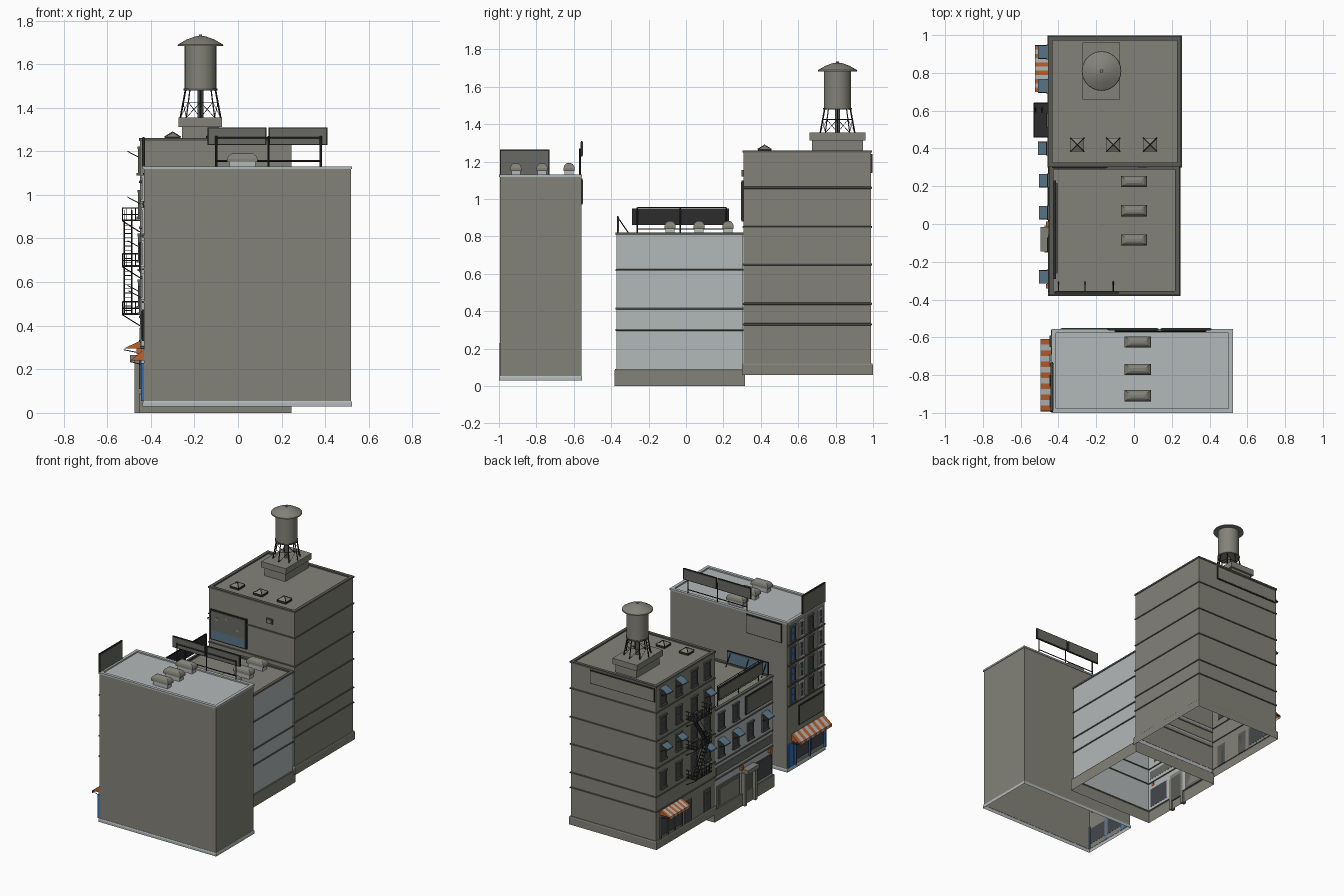
import bpy, bmesh, math
from mathutils import Vector, Matrix

if "Cube" in bpy.data.objects:
    bpy.data.objects.remove(bpy.data.objects["Cube"])

COLOURS = {
    "wall_grey": (.23, .225, .19), "pale_wall": (.45, .48, .48), "black_metal": (.025, .025, .025),
    "orange_cloth": (.5, .12, .025), "awning_blue": (.10, .18, .25), "shop_blue": (.03, .16, .5),
    "dark_glass": (.055, .065, .07), "sign_grey": (.14, .14, .125), "trim_grey": (.10, .10, .09)}
MATS = list(COLOURS)
for n, c in COLOURS.items():
    bpy.data.materials.new(n).diffuse_color = (*c, 1)
GREY, PALE, BLACK, ORANGE, BLUE, SHOP, GLASS, SIGN, TRIM = range(9)


class Part:
    """Collects coloured pieces into one named object."""
    def __init__(self, name):
        self.name, self.bm = name, bmesh.new()

    def face(self, pts, m):
        self.bm.faces.new([self.bm.verts.new(p) for p in pts]).material_index = m

    def box(self, x0, x1, y0, y1, z0, z1, m):
        mat = Matrix.Translation(((x0 + x1) / 2, (y0 + y1) / 2, (z0 + z1) / 2)) @ Matrix.Diagonal((x1 - x0, y1 - y0, z1 - z0, 1))
        r = bmesh.ops.create_cube(self.bm, size=1, matrix=mat)
        for f in {f for v in r["verts"] for f in v.link_faces}:
            f.material_index = m

    def bar(self, a, b, r, m=BLACK, seg=4):
        a, b = Vector(a), Vector(b)
        mat = Matrix.Translation((a + b) / 2) @ (b - a).to_track_quat('Z', 'Y').to_matrix().to_4x4()
        g = bmesh.ops.create_cone(self.bm, cap_ends=True, segments=seg, radius1=r, radius2=r, depth=(b - a).length, matrix=mat)
        for f in {f for v in g["verts"] for f in v.link_faces}:
            f.material_index = m

    def loft(self, rings, mats, cap):
        """Join rings of points; mats gives one colour per strip."""
        vs = [[self.bm.verts.new(p) for p in ring] for ring in rings]
        n = len(vs[0])
        for a, b, m in zip(vs, vs[1:], mats):
            for i in range(n):
                self.bm.faces.new((a[i], a[(i + 1) % n], b[(i + 1) % n], b[i])).material_index = m
        self.bm.faces.new(vs[-1]).material_index = cap

    def done(self, smooth=False):
        me = bpy.data.meshes.new(self.name)
        self.bm.to_mesh(me)
        self.bm.free()
        for n in MATS:
            me.materials.append(bpy.data.materials[n])
        ob = bpy.data.objects.new(self.name, me)
        bpy.context.collection.objects.link(ob)
        if smooth:
            bpy.context.view_layer.objects.active = ob
            ob.select_set(True)
            bpy.ops.object.shade_smooth_by_angle(angle=math.radians(35))
            ob.select_set(False)


def rect(x0, x1, y0, y1, z, g=0):
    return [(x0 - g, y0 - g, z), (x1 + g, y0 - g, z), (x1 + g, y1 + g, z), (x0 - g, y1 + g, z)]


def circle(x, y, z, r, n=24):
    return [(x + r * math.cos(2 * math.pi * i / n), y + r * math.sin(2 * math.pi * i / n), z) for i in range(n)]


# Hollow open-bottomed building: base, walls with ledges, parapet, sunken roof
def building(name, fp, z0, zb, z1, bands, wall, base, lip, roof, grow):
    prof, mats = [(z0, grow), (zb - .008, grow)], [base]
    prof += [(zb, grow - .003), (zb, 0)]
    mats += [TRIM if wall == PALE else base, base]
    for b in bands:
        prof += [(b - .006, 0), (b - .004, .005), (b + .004, .005), (b + .006, 0)]
        mats += [wall, TRIM, TRIM, TRIM]
    prof += [(z1 - .012, 0), (z1 - .012, .005), (z1, .005), (z1, -.018), (z1 - .01, -.018)]
    mats += [wall, lip, lip, lip, lip]
    p = Part(name)
    p.loft([rect(*fp, z, g) for z, g in prof], mats, roof)
    p.done()


building("front_building", (-.432, .518, -.995, -.56), .03, .055, 1.13, [], GREY, PALE, PALE, PALE, .005)
building("middle_building", (-.445, .235, -.372, .306), 0, .09, .82, [.30, .415, .62], PALE, GREY, TRIM, GREY, .01)
building("back_building", (-.45, .245, .308, .99), .06, .12, 1.26, [.33, .44, .65, .85, 1.06], GREY, GREY, TRIM, GREY, .009)


# Windows on the street side (-x)
def window(p, x, y, z0, z1, w, frame, glass):
    h, zm = w / 2, (z0 + z1) / 2
    p.box(x - .004, x + .002, y - h, y + h, z0, z1, glass)
    for s in (-1, 1):
        p.box(x - .009, x, y + s * h - .005, y + s * h + .005, z0, z1, frame)
    p.box(x - .012, x, y - h - .008, y + h + .008, z1, z1 + .012, frame)
    p.box(x - .015, x, y - h - .008, y + h + .008, z0 - .01, z0, frame)
    p.box(x - .007, x, y - h, y + h, zm - .003, zm + .003, frame)


COLS_C, COLS_B, COLS_A = (.91, .73, .55, .40), (.23, .06, -.11, -.28), (-.62, -.72, -.83, -.94)
p = Part("back_building_windows")
for z in (.49, .70, .90, 1.10):
    for y in COLS_C:
        window(p, -.45, y, z, z + .11, .06, TRIM, GLASS)
p.done()
p = Part("middle_building_windows")
for y in COLS_B:
    window(p, -.445, y, .46, .57, .06, TRIM, GLASS)
for y in COLS_B[:2]:
    window(p, -.445, y, .66, .77, .06, TRIM, GLASS)
p.done()
p = Part("front_building_windows")
for z in (.53, .68, .83, .98):
    for i, y in enumerate(COLS_A):
        window(p, -.432, y, z, z + .1, .045, PALE if i % 2 else TRIM, SHOP if i == 0 else GLASS)
    p.box(-.44, -.43, -.995, -.56, z - .025, z - .017, TRIM)
p.done()

# Ground floor shop fronts and doors
p = Part("shop_fronts")
p.box(-.458, -.449, .70, .945, .14, .27, GLASS)
for y in (.70, .78, .86, .945):
    p.box(-.462, -.449, y - .005, y + .005, .12, .28, TRIM)
for y in (.62, .40):
    p.box(-.457, -.449, y - .04, y + .04, .12, .28, TRIM)
    p.box(-.459, -.449, y - .028, y + .028, .12, .26, GLASS)
p.box(-.455, -.444, .02, .28, .09, .25, SIGN)
p.box(-.458, -.444, .04, .26, .11, .23, GREY)
p.box(-.452, -.444, -.13, -.03, .06, .24, TRIM)
for y in (-.14, -.02):
    p.box(-.475, -.444, y - .012, y + .012, 0, .24, GREY)
p.box(-.495, -.444, -.145, -.015, .235, .265, GREY)
p.box(-.455, -.444, -.35, -.18, .11, .25, GLASS)
p.box(-.452, -.444, -.36, .29, .33, .39, SIGN)
for y in (.0, -.33):
    p.box(-.465, -.444, y - .012, y + .012, .27, .295, ORANGE)
p.box(-.439, -.431, -.63, -.57, .055, .23, SHOP)
p.box(-.439, -.431, -.80, -.66, .09, .21, GLASS)
p.box(-.439, -.431, -.98, -.83, .09, .21, GLASS)
for y in (-.65, -.815, -.99):
    p.box(-.445, -.431, y - .006, y + .006, .055, .23, SHOP)
p.done()

# Small blue awnings: sloped cloth with lower struts
p = Part("blue_awnings")
spots = [(-.45, .91, 1.2), (-.45, .73, 1.2), (-.45, .40, .99), (-.45, .91, .79), (-.45, .73, .79), (-.45, .40, .585),
         (-.445, .23, .56), (-.445, .06, .56), (-.445, -.28, .56)]
for x, y, z in spots:
    a, b, o = y - .034, y + .034, x - .057
    p.face([(x, a, z + .03), (o, a, z), (o, b, z), (x, b, z + .03)], BLUE)
    p.face([(o, a, z), (o, a, z - .008), (o, b, z - .008), (o, b, z)], BLUE)
    for s in (a, b):
        p.bar((x, s, z - .03), (o, s, z), .002)
p.done()


# Striped shop awnings
def striped(name, x, o, y0, y1, zt, zl, n):
    p, d = Part(name), (y1 - y0) / n
    for i in range(n):
        a, b, m = y0 + i * d, y0 + (i + 1) * d, PALE if i % 2 else ORANGE
        p.face([(x, a, zt), (o, a, zl), (o, b, zl), (x, b, zt)], m)
        p.face([(o, a, zl), (o, a, zl - .02), (o, b, zl - .02), (o, b, zl)], m)
    for s in (y0, y1):
        p.bar((x, s, zl - .02), (o, s, zl - .005), .002)
        p.face([(x, s, zt), (o, s, zl), (x, s, zl)], ORANGE)
    p.done()


striped("front_shop_awning", -.432, -.495, -.99, -.61, .29, .24, 13)
striped("back_shop_awning", -.45, -.525, .70, .945, .33, .295, 11)

# Fire escape: three landings with railings and stairs between
p = Part("fire_escape")
X0, X1, Y0, Y1 = -.53, -.45, .46, .64
for z in (.45, .67, .88):
    p.box(X0, X1, Y0, Y1, z, z + .008, BLACK)
    for h in (.03, .06):
        p.bar((X0, Y0, z + h), (X0, Y1, z + h), .0025)
        for y in (Y0, Y1):
            p.bar((X0, y, z + h), (X1, y, z + h), .0025)
    for i in range(10):
        y = Y0 + (Y1 - Y0) * i / 9
        p.bar((X0, y, z), (X0, y, z + .06), .0018)
    for x in (-.51, -.49, -.47):
        for y in (Y0, Y1):
            p.bar((x, y, z), (x, y, z + .06), .0018)
    for y in (Y0, Y1):
        p.bar((X1, y, z - .05), (X0, y, z), .0025)
for za, zb, ya, yb in ((.45, .67, .62, .48), (.67, .88, .48, .62)):
    for x in (-.522, -.487):
        p.bar((x, ya, za), (x, yb, zb), .004)
        p.bar((x, ya, za + .05), (x, yb, zb + .05), .002)
    for i in range(1, 11):
        t = i / 11
        y, z = ya + (yb - ya) * t, za + (zb - za) * t
        p.box(-.522, -.487, y - .007, y + .007, z - .0015, z + .0015, BLACK)
p.done()

# Rooftop billboards on posts
p = Part("front_roof_billboard")
for a, b in ((-.14, .13), (.14, .41)):
    p.box(a, b, -.562, -.553, 1.228, 1.31, BLACK)
    p.box(a + .006, b - .006, -.564, -.551, 1.234, 1.304, SIGN)
for x in (-.1, .14, .38):
    p.bar((x, -.567, 1.12), (x, -.567, 1.27), .005)
for z in (1.155, 1.262):
    p.bar((-.1, -.567, z), (.38, -.567, z), .004)
p.done()
p = Part("corner_roof_billboard")
p.box(-.438, -.428, -.995, -.73, 1.125, 1.265, BLACK)
p.box(-.441, -.426, -.988, -.737, 1.132, 1.258, SIGN)
p.done()
p = Part("middle_roof_billboard")
p.box(-.425, -.413, -.29, .23, .86, .95, BLACK)
p.box(-.428, -.42, -.283, .223, .867, .943, SIGN)
for y in (-.26, -.03, .215):
    p.bar((-.408, y, .81), (-.408, y, .955), .004)
for z in (.84, .955):
    p.bar((-.408, -.26, z), (-.408, .215, z), .003)
p.done()
p = Part("side_roof_billboard")
p.box(-.42, -.08, -.368, -.36, .82, .91, BLACK)
p.box(-.414, -.086, -.366, -.357, .826, .904, BLUE)
for x in (-.40, -.26, -.11):
    p.bar((x, -.36, .895), (x, -.305, .815), .003)
p.done()

# Wall signs: framed panels
p = Part("wall_signs")
for x0, x1, y0, y1, z0, z1, ax in ((-.39, -.10, -.561, -.553, .97, 1.11, 1), (-.44, .085, .989, .996, 1.14, 1.24, 1),
                                   (-.453, -.444, -.36, -.05, .65, .785, 0), (-.44, -.431, -.97, -.69, .33, .475, 0)):
    p.box(x0, x1, y0, y1, z0, z1, BLACK)
    e = .007
    if ax:
        p.box(x0 + e, x1 - e, y0, y1 + .002, z0 + e, z1 - e, GREY)
    else:
        p.box(x0 - .002, x1, y0 + e, y1 - e, z0 + e, z1 - e, SIGN)
p.done()
p = Part("wall_poster")
p.box(-.435, -.14, .297, .309, .88, 1.1, BLACK)
p.box(-.427, -.148, .295, .305, .95, 1.092, SIGN)
p.box(-.427, -.148, .295, .305, .888, .95, BLUE)
for x, z in ((-.38, 1.04), (-.30, 1.06), (-.21, 1.0)):
    p.bar((x, .2935, z), (x, .30, z), .012, GREY, 12)
p.box(.02, .07, .298, .309, 1.12, 1.155, TRIM)
p.box(.027, .063, .296, .3, 1.126, 1.149, GREY)
p.done()

# Rounded roof vents
p = Part("roof_vents")
for x, z, ys in ((0, .81, (.225, .07, -.085)), (.02, 1.12, (-.625, -.77, -.91))):
    for y in ys:
        p.box(x - .06, x + .06, y - .024, y + .024, z, z + .035, PALE)
        prof = [(.07, .03, .03), (.07, .03, .045), (.064, .026, .058), (.052, .018, .068), (.04, .008, .073)]
        p.loft([rect(x - a, x + a, y - b, y + b, z + h) for a, b, h in prof], [GREY] * 4, GREY)
p.done()

# Pyramid skylights with dark ribs
p = Part("skylights")
for x in (-.30, -.11, .085):
    y, r, z, top = .42, .036, 1.25, (x, .42, 1.288)
    p.box(x - r, x + r, y - r, y + r, z, z + .015, BLACK)
    c = rect(x, x, y, y, z + .016, r)
    for i in range(4):
        p.face([c[i], c[(i + 1) % 4], top], GREY)
        p.bar(c[i], top, .003)
p.done()

# Water tower: plinth, legs, tank, roof
TX, TY = -.172, .81
p = Part("water_tower_plinth")
p.box(-.257, -.087, .675, .945, 1.25, 1.312, GREY)
p.box(-.273, -.073, .66, .96, 1.312, 1.355, GREY)
p.done()
p = Part("water_tower_legs")
lo, mid, hi = (circle(TX, TY, z, r, 8) for z, r in ((1.355, .092), (1.425, .08), (1.485, .068)))
for i in range(8):
    p.bar(lo[i], hi[i], .004)
    p.bar(mid[i], mid[(i + 1) % 8], .002)
    p.bar(lo[i], mid[(i + 1) % 8], .0015)
p.bar((TX, TY, 1.35), (TX, TY, 1.49), .014, TRIM, 12)
p.done()
p = Part("water_tower_tank")
prof = [(1.48, .001), (1.48, .078), (1.488, .078), (1.488, .073), (1.69, .073)]
p.loft([circle(TX, TY, z, r) for z, r in prof], [GREY, TRIM, TRIM, GREY], GREY)
prof = [(1.683, .07), (1.683, .105), (1.69, .103), (1.712, .065), (1.727, .025), (1.729, .008), (1.736, .007)]
p.loft([circle(TX, TY, z, r) for z, r in prof], [GREY] * 6, GREY)
p.done(True)

for m in bpy.data.materials:
    if m.users and not m.is_grease_pencil:
        m.use_nodes = True
        m.node_tree.nodes["Principled BSDF"].inputs["Base Color"].default_value = m.diffuse_color
